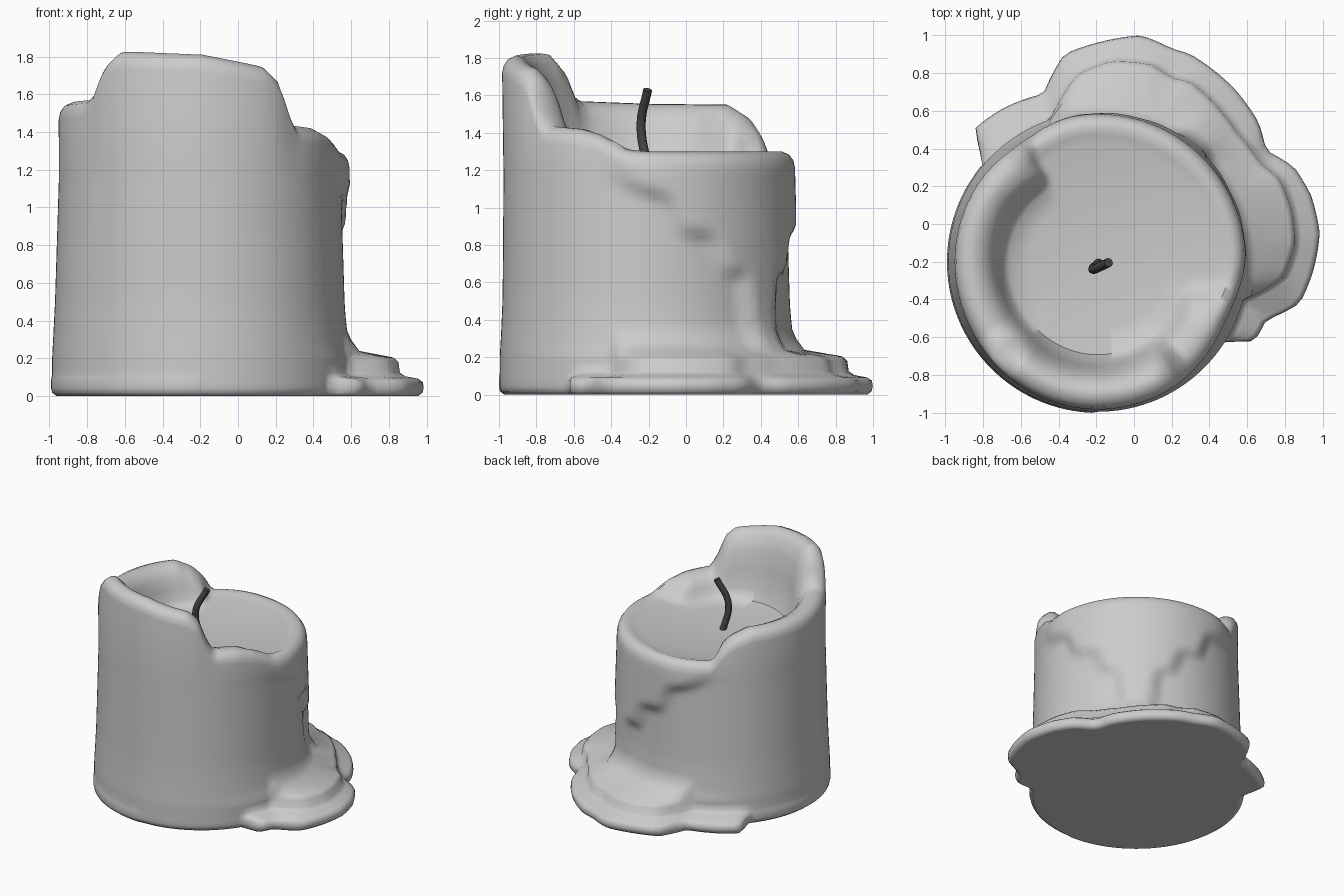
import bpy, bmesh, math

if "Cube" in bpy.data.objects:
    bpy.data.objects.remove(bpy.data.objects["Cube"])

CX, CY = -0.19, -0.20      # candle axis
N = 144                    # segments around


def interp(table, x):
    if x <= table[0][0]:
        return table[0][1]
    for (a, va), (b, vb) in zip(table, table[1:]):
        if x <= b:
            return va + (vb - va) * (x - a) / (b - a)
    return table[-1][1]


def polar(points):
    out = []
    for x, y in points:
        a = math.degrees(math.atan2(y - CY, x - CX))
        out.append((a, math.hypot(x - CX, y - CY)))
    return sorted(out)


def smooth(x):
    x = max(0.0, min(1.0, x))
    return x * x * (3 - 2 * x)


# rim height by angle (degrees from +x)
RIM = [(-90, 1.81), (-63, 1.745), (-57, 1.68), (-52, 1.52), (-48, 1.435), (-32, 1.42),
       (-22, 1.39), (-15, 1.35), (-9, 1.31), (0, 1.30), (119, 1.30), (124, 1.41),
       (131, 1.49), (142, 1.55), (180, 1.555), (214, 1.57), (220, 1.62), (226, 1.76),
       (233, 1.825), (240, 1.825), (270, 1.81)]
# melted puddle outlines, lower and upper layer
PUDDLE = polar([(0.47, -0.62), (0.64, -0.62), (0.70, -0.51), (0.88, -0.42), (0.95, -0.25),
                (0.985, -0.05), (0.94, 0.15), (0.85, 0.30), (0.70, 0.39), (0.66, 0.54),
                (0.53, 0.72), (0.30, 0.90), (0.20, 0.93), (0.04, 1.0), (-0.16, 0.97),
                (-0.37, 0.90), (-0.48, 0.69), (-0.70, 0.61), (-0.84, 0.51), (-0.80, 0.32)])
LEDGE = polar([(0.57, -0.41), (0.66, -0.37), (0.80, -0.28), (0.86, -0.10), (0.84, 0.08),
               (0.78, 0.24), (0.68, 0.32), (0.55, 0.49), (0.30, 0.76), (0.20, 0.78),
               (0.10, 0.85), (-0.12, 0.87), (-0.30, 0.80), (-0.39, 0.67), (-0.45, 0.545)])
# lower edge of the wax run, by angle away from its middle
RUN_MID = 51
RUN = [(7, 0.2), (11, 0.64), (19, 0.66), (25, 0.84), (37, 0.87), (43, 1.05), (56, 1.10), (70, 1.2)]
SIDE = [(0, 0.79), (0.1, 0.80), (0.5, 0.78), (1.2, 0.758), (1.9, 0.765)]


def body_radius(a, z):
    phi = abs(a - RUN_MID)
    r = interp(SIDE, z) - 0.025 * smooth((110 - abs(a - 45)) / 60) * smooth(z / 0.5)
    r += 0.02 * smooth(1 - abs(a - 270 if a > 90 else a + 90) / 80) * smooth((z - 0.3) / 1.2)
    # average over nearby angles so the stepped edge stays soft
    run = sum(smooth((z - interp(RUN, phi + k)) / 0.1 + 0.5) for k in (-3, -1.5, 0, 1.5, 3)) / 5
    return r + 0.05 * run * smooth((80 - phi) / 35)


def profile(a):
    base = 0.795
    rp, r2 = max(base, interp(PUDDLE, a)), max(base, interp(LEDGE, a))
    w, w2 = min(1, (rp - base) / 0.1), min(1, (r2 - base) / 0.05)
    pts = [(rp - 0.045, 0), (rp - 0.03, 0), (rp - 0.006, 0.018), (rp, 0.045),
           (rp - 0.005 * w, 0.075), (rp - 0.03 * w, 0.092),
           (min(rp, r2 + 0.03 * w), 0.105), (r2, 0.125),
           (r2 - 0.008 * w2, 0.18), (r2 - 0.035 * w2, 0.205),
           (body_radius(a, 0.23) + 0.05 * w2, 0.24), (body_radius(a, 0.3) + 0.015 * w2, 0.3)]
    pts += [(body_radius(a, z), z) for z in [0.35 + 0.035 * i for i in range(24)]]
    # rounded rim, then inner wall (or open edge) down to the shallow wax pool
    h = interp(RIM, a)
    ro = body_radius(a, h - 0.1)
    k = smooth((h - 1.30) / 0.12)

    def floor(r):
        return 1.235 + 0.055 * (r / 0.7) ** 2
    pts += [(ro, h - 0.09), (ro - 0.008, h - 0.05), (ro - 0.03, h - 0.018), (ro - 0.07, h)]
    for off, share in ((0.11, 0.99), (0.16, 0.90), (0.20, 0.72), (0.23, 0.42), (0.255, 0.14), (0.29, 0)):
        f = floor(ro - off)
        pts.append((ro - off, f + (h - f) * share * k))
    return pts + [(r, floor(r)) for r in (0.36, 0.2)]


# candle body with rim, wax run and puddle
bm = bmesh.new()
columns = []
for i in range(N):
    a = -90 + 360 * i / N
    c, s = math.cos(math.radians(a)), math.sin(math.radians(a))
    columns.append([bm.verts.new((CX + r * c, CY + r * s, z)) for r, z in profile(a)])
bottom = bm.verts.new((CX, CY, 0))
pool = bm.verts.new((CX, CY, 1.235))
for i in range(N):
    p, q = columns[i], columns[(i + 1) % N]
    for j in range(len(p) - 1):
        bm.faces.new((p[j], q[j], q[j + 1], p[j + 1]))
    bm.faces.new((q[0], p[0], bottom))
    bm.faces.new((p[-1], q[-1], pool))
me = bpy.data.meshes.new("candle_body")
bm.to_mesh(me)
bm.free()
candle = bpy.data.objects.new("candle_body", me)
bpy.context.collection.objects.link(candle)
bpy.context.view_layer.objects.active = candle
candle.select_set(True)
bpy.ops.object.shade_smooth_by_angle(angle=math.radians(60))

# bent wick
cu = bpy.data.curves.new("wick", 'CURVE')
cu.dimensions = '3D'
cu.bevel_depth = 0.025
cu.bevel_resolution = 3
cu.use_fill_caps = True
sp = cu.splines.new('BEZIER')
path = [(-0.185, -0.205, 1.21), (-0.215, -0.24, 1.44), (-0.135, -0.205, 1.63)]
sp.bezier_points.add(len(path) - 1)
for bp, co in zip(sp.bezier_points, path):
    bp.co = co
    bp.handle_left_type = bp.handle_right_type = 'AUTO'
wick = bpy.data.objects.new("wick", cu)
bpy.context.collection.objects.link(wick)
mat = bpy.data.materials.new("wick_dark")
mat.diffuse_color = (0.06, 0.06, 0.06, 1)
mat.use_nodes = True
mat.node_tree.nodes["Principled BSDF"].inputs["Base Color"].default_value = mat.diffuse_color
cu.materials.append(mat)
